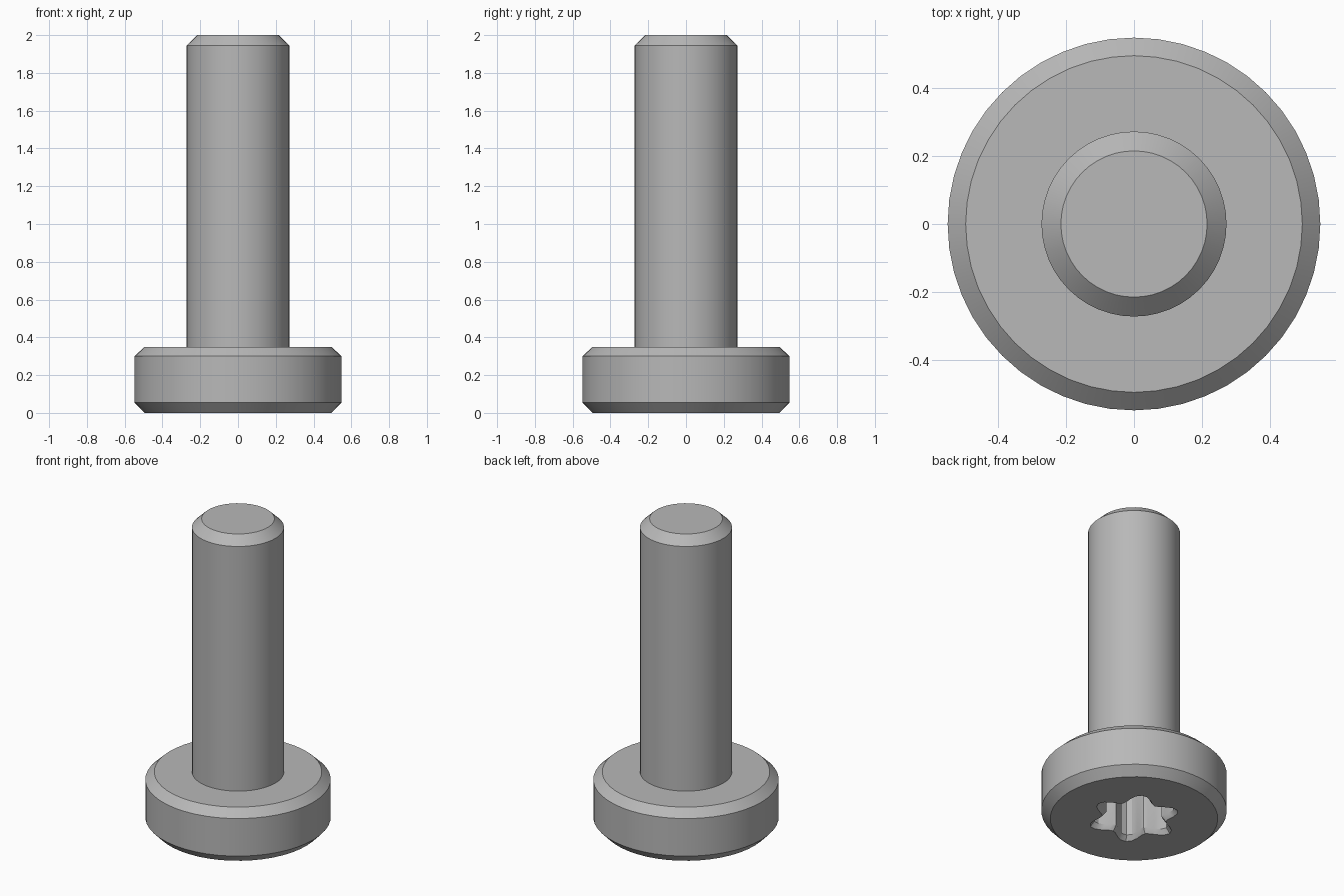
import bpy, bmesh
from math import cos, sin, tau, radians

SIDES = 48

cube = bpy.data.objects.get("Cube")
if cube:
    bpy.data.objects.remove(cube, do_unlink=True)

steel = bpy.data.materials.new("steel_grey")
steel.use_nodes = True
colour = (0.48, 0.48, 0.48, 1)
steel.diffuse_color = colour
steel.node_tree.nodes["Principled BSDF"].inputs["Base Color"].default_value = colour


def ring(bm, z, radius, valley=None):
    """Circle of vertices, or a six-lobed star when a valley radius is given."""
    verts = []
    for i in range(SIDES):
        a = tau * i / SIDES
        r = radius
        if valley is not None:
            r = valley + (radius - valley) * (0.5 + 0.5 * cos(6 * a))
        verts.append(bm.verts.new((r * cos(a), r * sin(a), z)))
    return verts


def lathe(name, profile, cap_start=False, cap_end=False):
    """Skin a stack of rings, each given as (z, radius[, valley])."""
    bm = bmesh.new()
    rings = [ring(bm, *p) for p in profile]
    for a, b in zip(rings, rings[1:]):
        for i in range(SIDES):
            j = (i + 1) % SIDES
            bm.faces.new((a[i], a[j], b[j], b[i]))
    if cap_start:
        bm.faces.new(rings[0][::-1])
    if cap_end:
        bm.faces.new(rings[-1])
    mesh = bpy.data.meshes.new(name)
    bm.to_mesh(mesh)
    bm.free()
    mesh.materials.append(steel)
    obj = bpy.data.objects.new(name, mesh)
    bpy.context.collection.objects.link(obj)
    bpy.ops.object.select_all(action='DESELECT')
    obj.select_set(True)
    bpy.context.view_layer.objects.active = obj
    bpy.ops.object.shade_smooth_by_angle(angle=radians(30))
    return obj


# Head: star socket floor, socket wall, bevelled mouth, then the outer bevels
lathe("bolt_head", [
    (0.30, 0.25, 0.165),
    (0.03, 0.25, 0.165),
    (0.0, 0.275, 0.19),
    (0.0, 0.495),
    (0.055, 0.548),
    (0.30, 0.548),
    (0.35, 0.495),
    (0.35, 0.272),
], cap_start=True)

# Shank with a bevelled tip
lathe("bolt_shank", [
    (0.35, 0.272),
    (1.945, 0.272),
    (2.0, 0.215),
], cap_end=True)
